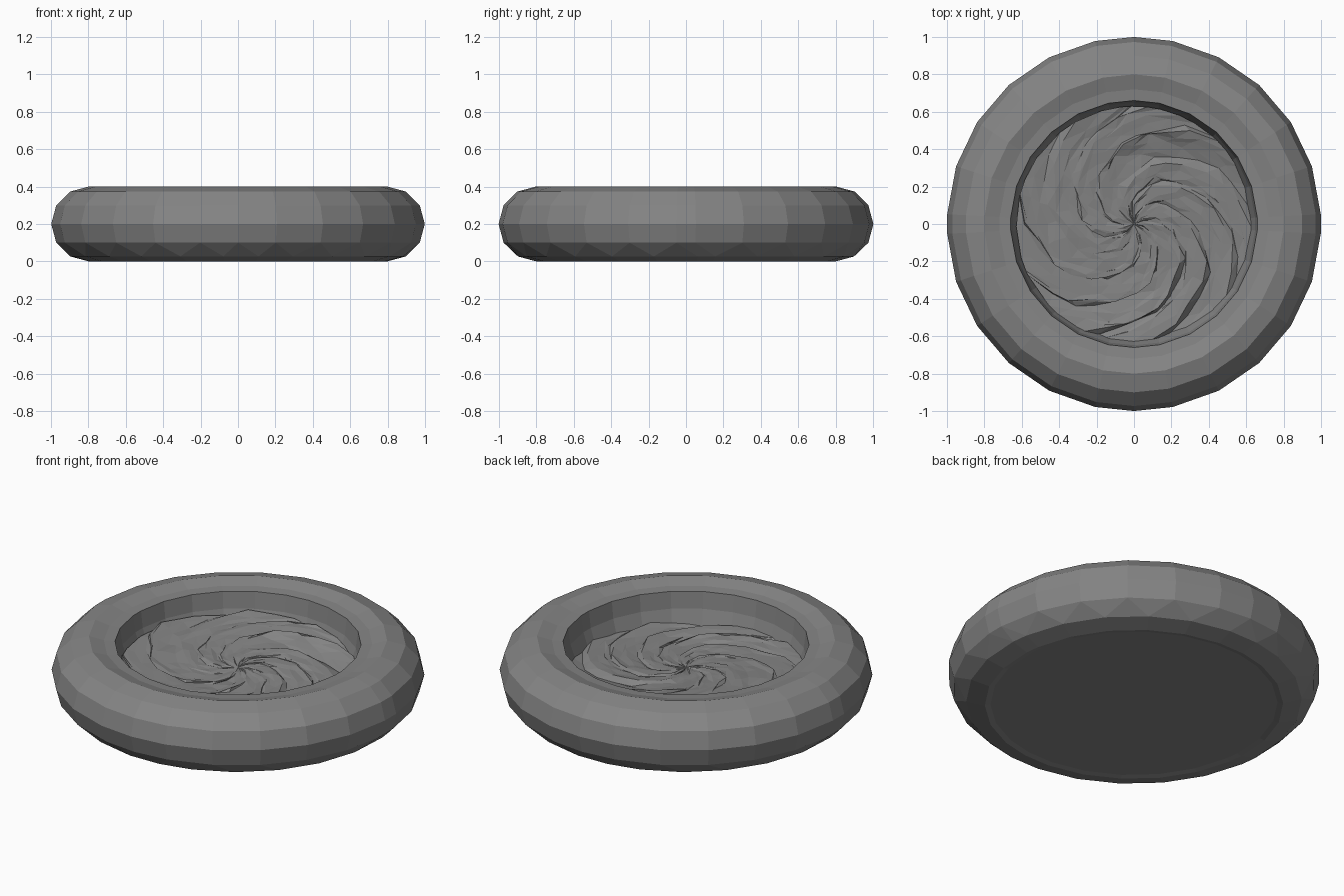
import bpy, bmesh, math, random

if "Cube" in bpy.data.objects:
    bpy.data.objects.remove(bpy.data.objects["Cube"])

random.seed(11)

grey = bpy.data.materials.new("stone grey")
grey.diffuse_color = (0.235, 0.235, 0.235, 1)
grey.use_nodes = True
grey.node_tree.nodes["Principled BSDF"].inputs["Base Color"].default_value = grey.diffuse_color


def make_object(name, bm):
    bmesh.ops.recalc_face_normals(bm, faces=bm.faces)
    mesh = bpy.data.meshes.new(name)
    bm.to_mesh(mesh)
    bm.free()
    mesh.materials.append(grey)
    obj = bpy.data.objects.new(name, mesh)
    bpy.context.collection.objects.link(obj)
    return obj


def skin(bm, rings, split=()):
    """Bridge successive closed rings; bands listed in split become triangles."""
    for k, (a, b) in enumerate(zip(rings, rings[1:])):
        n = len(a)
        for i in range(n):
            j = (i + 1) % n
            if k in split:
                bm.faces.new((a[i], a[j], b[j]))
                bm.faces.new((a[i], b[j], b[i]))
            else:
                bm.faces.new((a[i], a[j], b[j], b[i]))


# Rounded basin: faceted tube section with an upright lip and a flat base
quadrant = [3, 18, 33, 48, 63, 78]
angles = quadrant + [90] + [180 - a for a in reversed(quadrant)]
angles += [180 + a for a in quadrant] + [270] + [360 - a for a in reversed(quadrant)]
profile = [(0.77, 0.006), (0.80, 0.0), (0.90, 0.027), (0.973, 0.10), (1.0, 0.20),
           (0.973, 0.30), (0.90, 0.373), (0.80, 0.40), (0.72, 0.377),
           (0.66, 0.372), (0.648, 0.275), (0.61, 0.16)]
bm = bmesh.new()
rings = []
for k, (r, z) in enumerate(profile):
    turn = 7 if k < 3 else 0      # lower rings are staggered
    rings.append([bm.verts.new((r * math.cos(math.radians(a + turn)),
                                r * math.sin(math.radians(a + turn)), z)) for a in angles])
skin(bm, rings, split=(2,))
bm.faces.new(rings[0])
make_object("basin", bm)

# Swirling surface: broken spiral folds that rise gently and drop sharply
ARMS, STEPS, RINGS, TWIST, RADIUS = 9, [0, 0.22, 0.44, 0.66, 0.88], 12, 4.2, 0.63
size = [random.uniform(0.025, 0.07) for _ in range(ARMS)]
shift = [random.uniform(-0.25, 0.25) for _ in range(ARMS)]
phase = [random.uniform(0, 6.28) for _ in range(ARMS)]
bm = bmesh.new()
rings = []
for k in range(1, RINGS + 1):
    r = RADIUS * k / RINGS
    ring = []
    for a in range(ARMS):
        for s in STEPS:
            t = (a + s + shift[a] * (1 - s) * s * 4 + random.uniform(-0.07, 0.07)) / ARMS
            ang = 2 * math.pi * t - TWIST * r
            swell = 0.55 + 0.45 * math.sin(9 * r + phase[a])
            fold = size[a] * swell * (s - 0.4) * min(1, (r / 0.4) ** 2)
            rr = r + (random.uniform(-0.018, 0.018) if 1 < k < RINGS else 0)
            x, y = rr * math.cos(ang), rr * math.sin(ang)
            z = 0.228 + 0.04 * (y - x) + fold + random.uniform(-0.004, 0.004)
            ring.append(bm.verts.new((x, y, z)))
    rings.append(ring)
skin(bm, rings, split=range(RINGS))
centre = bm.verts.new((0, 0, 0.228))
n = len(rings[0])
for i in range(n):
    bm.faces.new((centre, rings[0][i], rings[0][(i + 1) % n]))
for f in bm.faces:
    f.normal_update()
swirl = make_object("swirl_surface", bm)

# make sure the open swirl sheet faces up
if swirl.data.polygons[0].normal.z < 0:
    swirl.data.flip_normals()
